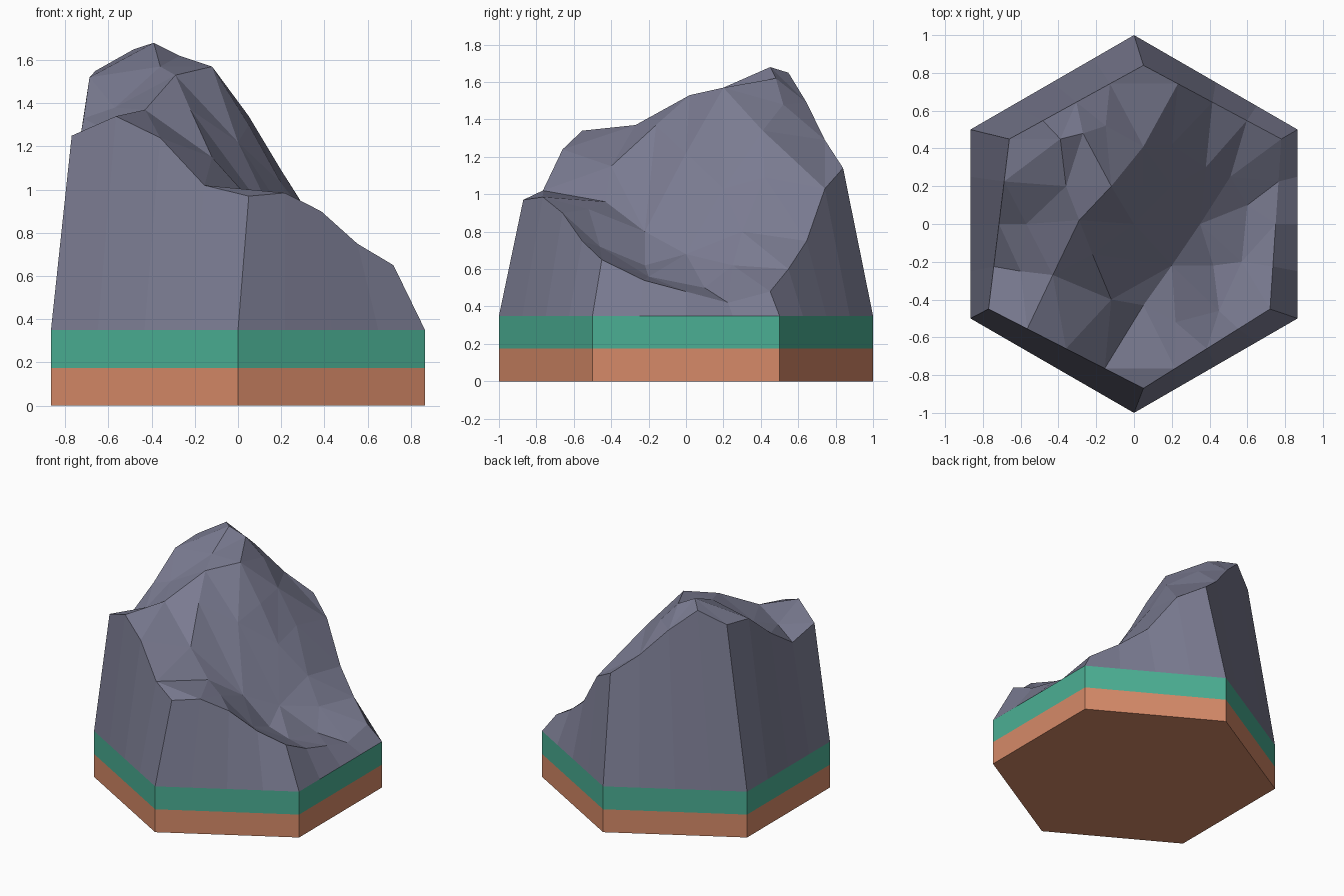
import bpy, bmesh, math
from mathutils import Vector
from mathutils.geometry import delaunay_2d_cdt

if "Cube" in bpy.data.objects:
    bpy.data.objects.remove(bpy.data.objects["Cube"])


def srgb(r, g, b):
    lin = lambda c: ((c / 255 + 0.055) / 1.055) ** 2.4
    return (lin(r), lin(g), lin(b), 1)


def material(name, rgb):
    m = bpy.data.materials.new(name)
    m.diffuse_color = srgb(*rgb)
    m.use_nodes = True
    m.node_tree.nodes["Principled BSDF"].inputs["Base Color"].default_value = m.diffuse_color
    return m


def finish(bm, name, mat):
    bmesh.ops.recalc_face_normals(bm, faces=bm.faces)
    me = bpy.data.meshes.new(name)
    bm.to_mesh(me)
    bm.free()
    me.materials.append(mat)
    ob = bpy.data.objects.new(name, me)
    bpy.context.collection.objects.link(ob)
    return ob


def hex_slab(name, z0, z1, mat):
    bm = bmesh.new()
    low = [bm.verts.new((x, y, z0)) for x, y in hexagon]
    face = bm.faces.new(low)
    top = bmesh.ops.extrude_face_region(bm, geom=[face])["geom"]
    for v in top:
        if isinstance(v, bmesh.types.BMVert):
            v.co.z = z1
    return finish(bm, name, mat)


def subdivide_ring(corners, n=4):
    pts = []
    for i, a in enumerate(corners):
        b = corners[(i + 1) % len(corners)]
        pts += [Vector(a).lerp(Vector(b), k / n) for k in range(n)]
    return pts


# counter-clockwise from the front corner
hexagon = [(math.sin(math.radians(60 * i)), -math.cos(math.radians(60 * i))) for i in range(6)]

earth = material("earth brown", (214, 138, 104))
grass = material("grass green", (75, 175, 148))
stone = material("stone grey", (122, 123, 145))

# Base layers
hex_slab("earth_layer", 0, 0.175, earth)
hex_slab("grass_layer", 0.175, 0.35, grass)

# Mountain rim: inset hexagon, four steps per side, with its own skyline
rim_corners = [(.05, -.87), (.72, -.45), (.78, .45), (.05, .84), (-.66, .45), (-.77, -.45)]
rim_heights = [.97, .985, .90, .75,   .65, .54, .48, .42,
               .48, .60, .75, 1.03,   1.14, 1.29, 1.49, 1.65,
               1.55, 1.52, 1.33, 1.18,   1.25, 1.34, 1.24, 1.02]
foot = subdivide_ring(hexagon)
rim = [Vector((p.x, p.y, z)) for p, z in zip(subdivide_ring(rim_corners), rim_heights)]

# Summit ridge, running from the front left rim over the top
ridge = [(-.43, -.27, 1.37), (-.29, .02, 1.53), (-.12, .2, 1.57), (-.15, .52, 1.48),
         (-.27, .48, 1.62), (-.39, .45, 1.68)]
# Hollow behind the ridge, steep slope, foot of slope and valley
slopes = [(-.36, .2, 1.57), (-.57, 0, 1.38), (-.6, -.25, 1.27),
          (-.22, -.16, 1.37), (-.12, -.4, 1.15), (0, 0, 1.22), (.05, .2, 1.3),
          (.05, .41, 1.34), (.2, .2, 1.03), (.2, .42, 1.09), (.38, .3, .8),
          (.05, -.43, .96), (.2, -.22, .8), (.35, 0, .68), (.51, .25, .62),
          (.22, -.52, .92), (.42, -.22, .62), (.45, -.46, .72), (.57, -.2, .56), (.6, .1, .5)]

# Triangulate the surface, keeping the rim and ridge as creases
n = len(rim)
pts = rim + [Vector(p) for p in ridge + slopes]
creases = [(n - 3, n)] + [(n + i, n + i + 1) for i in range(len(ridge) - 1)]
loop = [(i, (i + 1) % n) for i in range(n)]
out = delaunay_2d_cdt([p.xy for p in pts], loop + creases, [], 1, 1e-5)

bm = bmesh.new()
surface = [bm.verts.new(pts[o[0]]) for o in out[3]]
index = {o[0]: surface[i] for i, o in enumerate(out[3])}
for f in out[2]:
    bm.faces.new([surface[i] for i in f])

# Cliff walls from the hexagon up to the rim
base = [bm.verts.new((p.x, p.y, .35)) for p in foot]
for a, b in loop:
    bm.faces.new((base[a], base[b], index[b], index[a]))
bm.faces.new(base[::-1])
finish(bm, "mountain_rock", stone)
